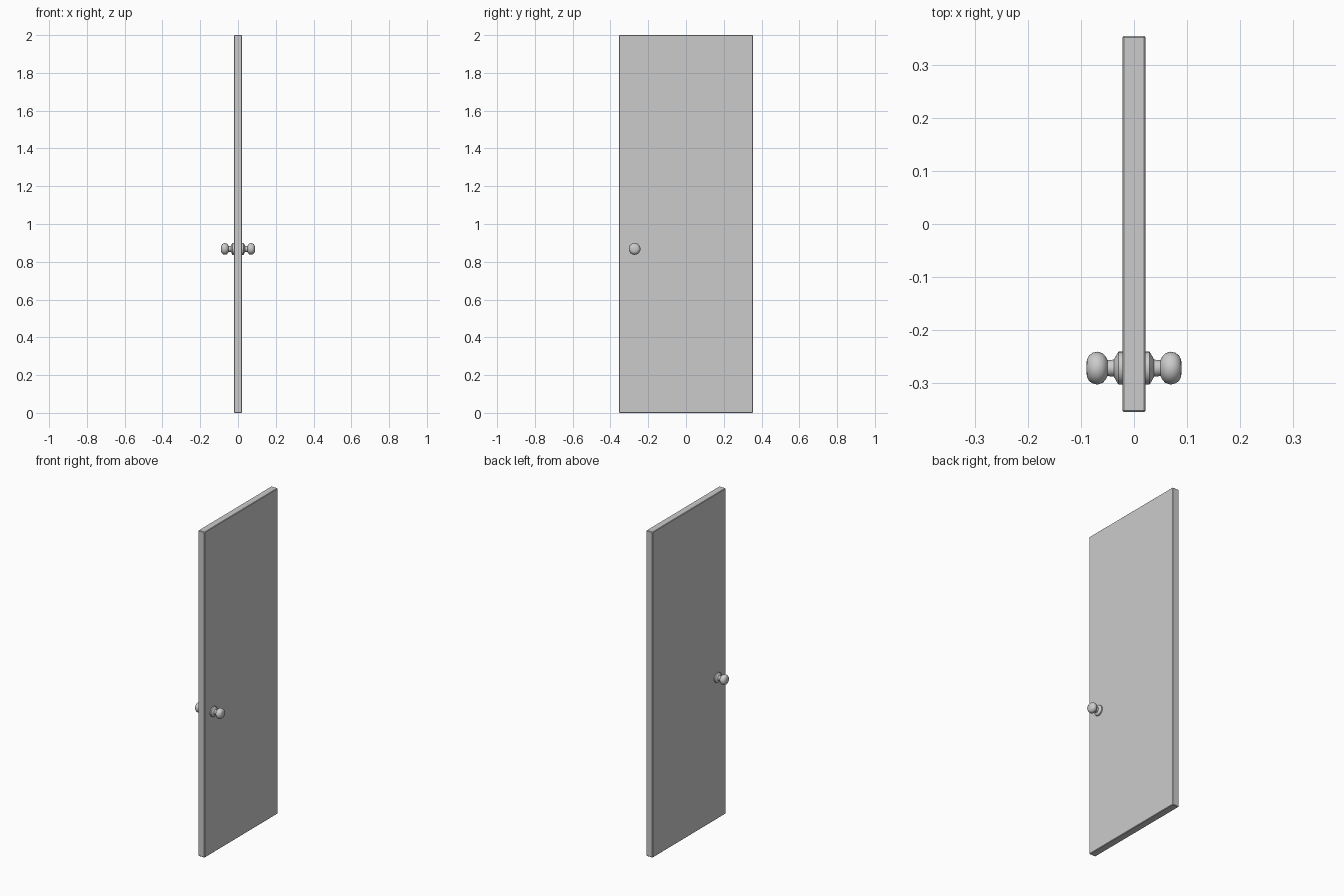
import bpy, bmesh, math
from mathutils import Matrix, Vector

cube = bpy.data.objects.get("Cube")
if cube:
    bpy.data.objects.remove(cube, do_unlink=True)

grey = bpy.data.materials.new("plain_grey")
grey.use_nodes = True
grey.diffuse_color = (0.6, 0.6, 0.6, 1)
grey.node_tree.nodes["Principled BSDF"].inputs["Base Color"].default_value = (0.6, 0.6, 0.6, 1)


def add_object(name, bm):
    mesh = bpy.data.meshes.new(name)
    bmesh.ops.recalc_face_normals(bm, faces=bm.faces[:])
    bm.to_mesh(mesh)
    bm.free()
    mesh.materials.append(grey)
    obj = bpy.data.objects.new(name, mesh)
    bpy.context.collection.objects.link(obj)
    return obj


# Door slab with slim chamfered edges
bm = bmesh.new()
bmesh.ops.create_cube(bm, size=1)
bmesh.ops.scale(bm, vec=(0.044, 0.71, 2), verts=bm.verts)
bmesh.ops.translate(bm, vec=(0, 0, 1), verts=bm.verts)
bmesh.ops.bevel(bm, geom=bm.edges[:], offset=0.003, segments=1, affect='EDGES')
add_object("door_slab", bm)

# Knob profile (distance from door centre, radius): rosette, neck, knob
PROFILE = [(0.02, 0), (0.02, 0.031), (0.029, 0.031), (0.032, 0.027),
           (0.038, 0.016), (0.05, 0.015), (0.053, 0.021), (0.059, 0.028),
           (0.069, 0.031), (0.078, 0.029), (0.085, 0.024), (0.089, 0.016), (0.09, 0)]


def add_knob(name, side):
    bm = bmesh.new()
    verts = [bm.verts.new((side * x, r, 0)) for x, r in PROFILE]
    edges = [bm.edges.new(pair) for pair in zip(verts, verts[1:])]
    bmesh.ops.spin(bm, geom=verts + edges, cent=(0, 0, 0), axis=(1, 0, 0),
                   angle=math.tau, steps=32)
    bmesh.ops.remove_doubles(bm, verts=bm.verts[:], dist=0.0001)
    bmesh.ops.translate(bm, vec=(0, -0.272, 0.868), verts=bm.verts)
    obj = add_object(name, bm)
    bpy.ops.object.select_all(action='DESELECT')
    obj.select_set(True)
    bpy.context.view_layer.objects.active = obj
    bpy.ops.object.shade_smooth_by_angle(angle=math.radians(35))


add_knob("left_knob", 1)
add_knob("right_knob", -1)
